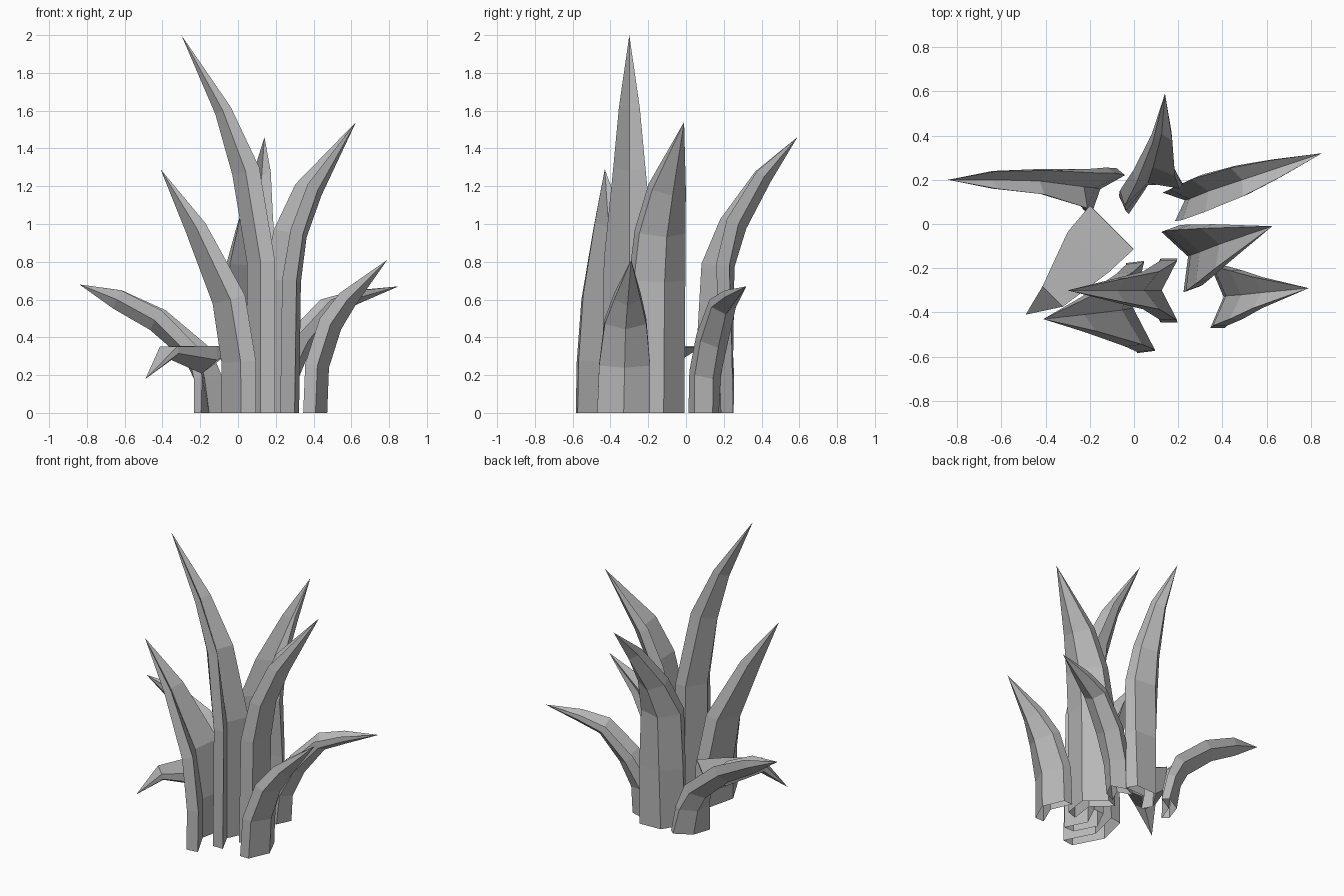
import bpy, bmesh
from math import sin, cos, radians
from mathutils import Vector

cube = bpy.data.objects.get("Cube")
if cube:
    bpy.data.objects.remove(cube)

grey = bpy.data.materials.new("leaf grey")
grey.use_nodes = True
grey.diffuse_color = (0.48, 0.48, 0.48, 1)
grey.node_tree.nodes["Principled BSDF"].inputs["Base Color"].default_value = (0.48, 0.48, 0.48, 1)


def blade(name, lean, rings, tip, groove=.02):
    """Loft a keeled channel section along rings of (x, y, z, width, depth) to a point.
    lean is the heading of the blade at its base and at its tip, in degrees."""
    # Section corners as (depth, across), with a groove on top and a keel below
    section = [(.27, .5), (groove, 0), (.27, -.5), (0, -.5), (-.26, 0), (0, .5)]
    bm = bmesh.new()
    path = [Vector(r[:3]) for r in rings] + [Vector(tip)]
    loops = []
    for i, (x, y, z, width, depth) in enumerate(rings):
        a = radians(lean[0] + (lean[1] - lean[0]) * i / (len(rings) - 1))
        across = Vector((sin(a), -cos(a), 0))
        tangent = (path[i + 1] - path[i]).normalized()
        if i:
            tangent += (path[i] - path[i - 1]).normalized()
        else:
            tangent = Vector((0, 0, 1)) if z < .1 else tangent
        up = across.cross(tangent).normalized()
        loops.append([bm.verts.new(path[i] + up * d * depth + across * s * width)
                      for d, s in section])
    n = len(section)
    for low, high in zip(loops, loops[1:]):
        for k in range(n):
            j = (k + 1) % n
            bm.faces.new((low[k], low[j], high[j], high[k]))
    point = bm.verts.new(tip)
    for k in range(n):
        bm.faces.new((loops[-1][k], loops[-1][(k + 1) % n], point))
    bmesh.ops.recalc_face_normals(bm, faces=bm.faces)
    mesh = bpy.data.meshes.new(name)
    bm.to_mesh(mesh)
    bm.free()
    mesh.materials.append(grey)
    bpy.context.collection.objects.link(bpy.data.objects.new(name, mesh))


# Tall upright blades
blade("tallest_blade", (180, 180),
      [(.12, -.3, 0, .29, .28), (.12, -.3, .8, .27, .28),
       (.04, -.3, 1.28, .17, .28), (-.08, -.3, 1.6, .11, .17)], (-.3, -.3, 2))
blade("front_right_blade", (187, 187),
      [(-.01, -.38, 0, .41, .3), (-.01, -.38, .27, .4, .3),
       (-.06, -.39, .6, .33, .3), (-.23, -.41, .98, .16, .2)], (-.41, -.43, 1.29))
blade("left_tall_blade", (20, 20),
      [(.25, -.145, 0, .29, .3), (.26, -.14, .7, .29, .3),
       (.3, -.125, .95, .26, .27), (.39, -.09, 1.18, .19, .24)], (.625, -.01, 1.54))
blade("back_blade", (120, 95),
      [(.06, .18, 0, .28, .28), (.06, .185, .4, .28, .28), (.06, .19, .78, .26, .27),
       (.085, .26, 1, .18, .25), (.125, .41, 1.25, .09, .18)], (.14, .59, 1.46))

# Low arching blades
blade("back_right_arch", (140, 178),
      [(-.155, .16, 0, .24, .18), (-.18, .165, .18, .21, .19), (-.23, .17, .31, .17, .24),
       (-.43, .195, .49, .11, .24), (-.64, .2, .6, .08, .2)], (-.84, .2, .68))
blade("back_left_arch", (23, 23),
      [(.235, .11, 0, .14, .31), (.255, .115, .2, .15, .28), (.34, .15, .38, .16, .24),
       (.49, .2, .56, .14, .18), (.64, .25, .615, .09, .13)], (.85, .32, .67))
blade("front_left_arch", (0, 0),
      [(.41, -.33, 0, .28, .24), (.42, -.325, .25, .27, .24),
       (.49, -.32, .47, .22, .24), (.58, -.31, .6, .14, .2)], (.79, -.29, .81))

# Drooping blade held off the ground, thin at its root and flat on top
blade("drooping_blade", (225, 225),
      [(-.1, -.015, .35, .28, .01), (-.2, -.12, .28, .26, .28),
       (-.36, -.32, .315, .13, .14)], (-.49, -.41, .18), groove=.27)
